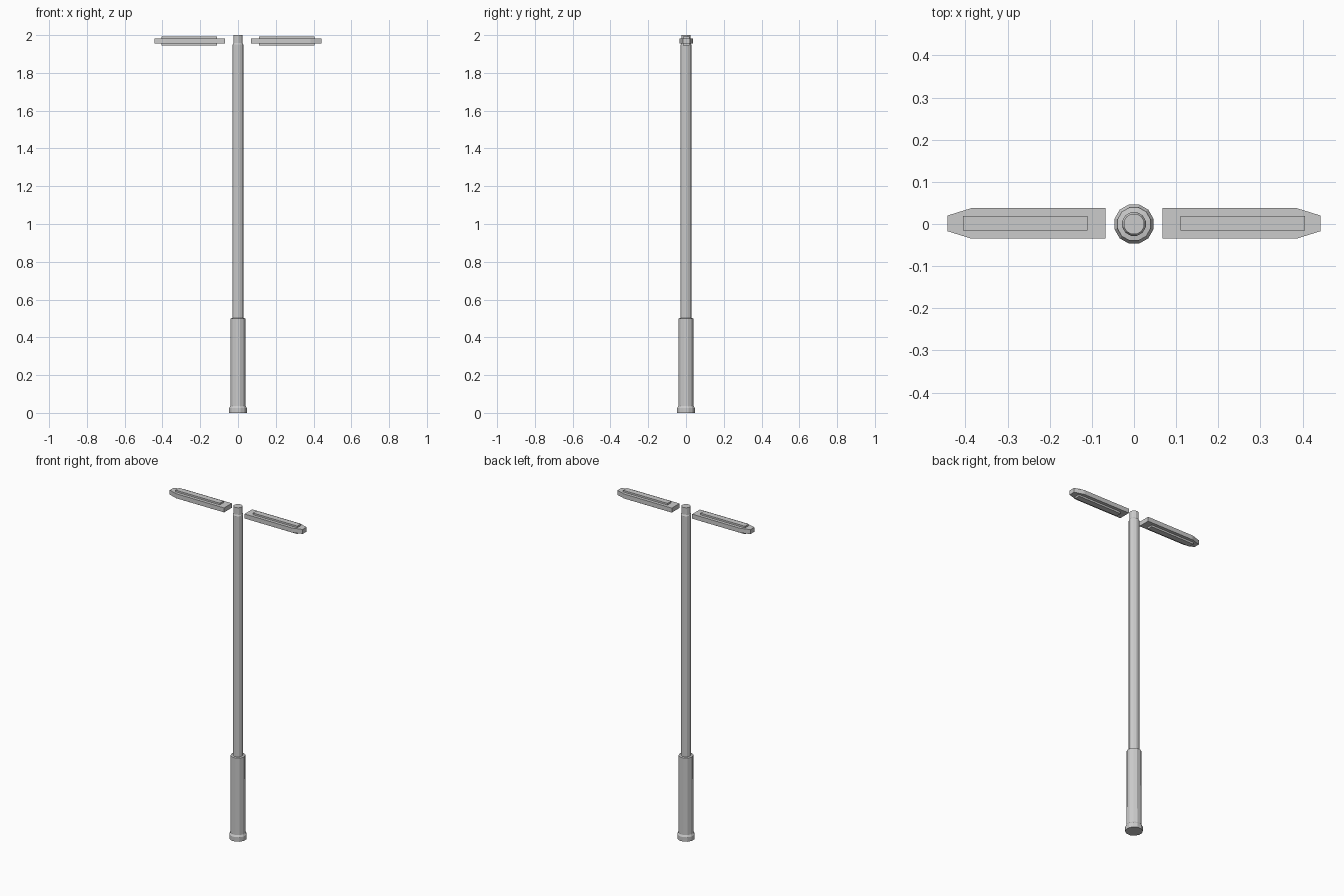
import bpy, bmesh, math

if "Cube" in bpy.data.objects:
    bpy.data.objects.remove(bpy.data.objects["Cube"])

SIDES = 12


def make_object(name, bm):
    bmesh.ops.recalc_face_normals(bm, faces=bm.faces)
    mesh = bpy.data.meshes.new(name)
    bm.to_mesh(mesh)
    bm.free()
    obj = bpy.data.objects.new(name, mesh)
    bpy.context.collection.objects.link(obj)
    return obj


def lathe(name, profile):
    """Closed faceted solid from (radius, z) rings."""
    bm = bmesh.new()
    rings = []
    for r, z in profile:
        angles = [math.tau * (i + 0.5) / SIDES for i in range(SIDES)]
        rings.append([bm.verts.new((r * math.cos(a), r * math.sin(a), z)) for a in angles])
    for low, high in zip(rings, rings[1:]):
        for i in range(SIDES):
            j = (i + 1) % SIDES
            bm.faces.new((low[i], low[j], high[j], high[i]))
    bm.faces.new(rings[0])
    bm.faces.new(rings[-1])
    return make_object(name, bm)


def slab(name, outline, z0, z1):
    """Extrude an (x, y) outline between two heights."""
    bm = bmesh.new()
    face = bm.faces.new([bm.verts.new((x, y, z0)) for x, y in outline])
    top = bmesh.ops.extrude_face_region(bm, geom=[face], use_keep_orig=True)["geom"]
    bmesh.ops.translate(bm, vec=(0, 0, z1 - z0),
                        verts=[v for v in top if isinstance(v, bmesh.types.BMVert)])
    return make_object(name, bm)


# Pole: foot collar, thick sleeve, slim shaft and top spigot
lathe("pole", [(0.048, 0), (0.048, 0.027), (0.042, 0.037), (0.041, 0.5),
               (0.029, 0.502), (0.029, 1.95), (0.025, 1.958), (0.025, 2.0)])

# Pair of lamp heads, each a tapered plate with a panel through it
for side, s in (("left", -1), ("right", 1)):
    plate = [(0.068, -0.035), (0.385, -0.035), (0.443, -0.017),
             (0.443, 0.02), (0.385, 0.038), (0.068, 0.038)]
    panel = [(0.11, -0.016), (0.406, -0.016), (0.406, 0.019), (0.11, 0.019)]
    slab(side + "_lamp_plate", [(s * x, y) for x, y in plate], 1.956, 1.983)
    slab(side + "_lamp_panel", [(s * x, y) for x, y in panel], 1.945, 1.993)
